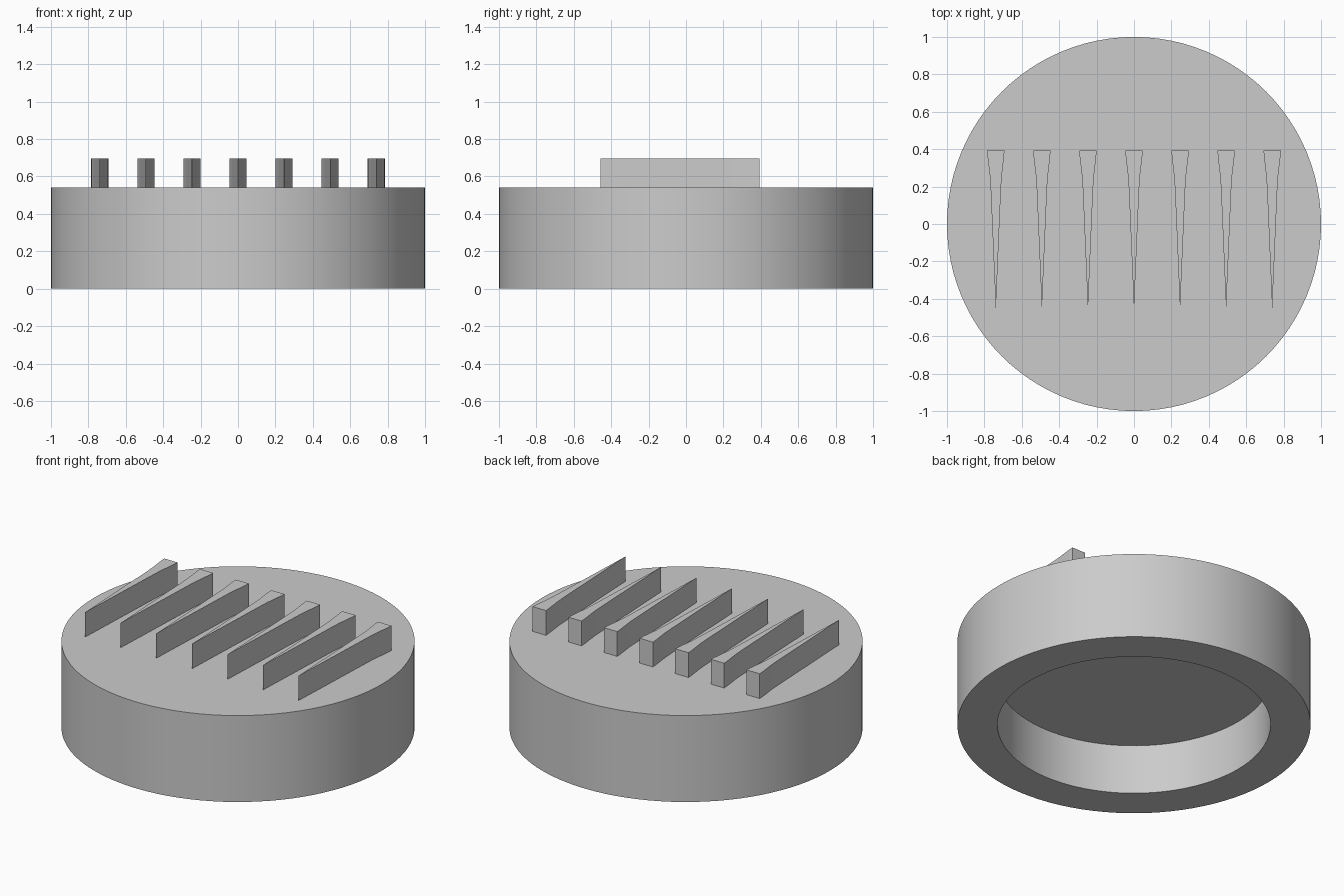
import bpy
import bmesh
from math import radians

if "Cube" in bpy.data.objects:
    bpy.data.objects.remove(bpy.data.objects["Cube"])

grey = bpy.data.materials.new("plain_grey")
grey.use_nodes = True
colour = (0.6, 0.6, 0.6, 1)
grey.diffuse_color = colour
grey.node_tree.nodes["Principled BSDF"].inputs["Base Color"].default_value = colour

TOP = 0.54
FIN_TOP = 0.695


def finish(name, bm):
    """Turn a bmesh into a named grey object."""
    bmesh.ops.recalc_face_normals(bm, faces=bm.faces)
    mesh = bpy.data.meshes.new(name)
    bm.to_mesh(mesh)
    bm.free()
    mesh.materials.append(grey)
    obj = bpy.data.objects.new(name, mesh)
    bpy.context.collection.objects.link(obj)
    return obj


# Round base: a closed profile revolved about z, with a recess underneath
bm = bmesh.new()
profile = [(0, TOP), (1, TOP), (1, 0), (0.773, 0), (0.773, 0.31), (0, 0.31)]
verts = [bm.verts.new((r, 0, z)) for r, z in profile]
edges = [bm.edges.new(pair) for pair in zip(verts, verts[1:])]
bmesh.ops.spin(bm, geom=verts + edges, cent=(0, 0, 0), axis=(0, 0, 1),
               angle=radians(360), steps=96, use_merge=True)
bmesh.ops.remove_doubles(bm, verts=bm.verts, dist=0.0001)
bmesh.ops.dissolve_degenerate(bm, edges=bm.edges, dist=0.0001)
base = finish("round_base", bm)
bpy.context.view_layer.objects.active = base
base.select_set(True)
bpy.ops.object.shade_smooth_by_angle(angle=radians(30))
base.select_set(False)

# Tapered fins: flared at the back, running to a point at the front
half = [(0.046, 0.393), (0.044, 0.36), (0.031, 0.25), (0.027, 0.18)]
outline = half + [(0, -0.456)] + [(-x, y) for x, y in reversed(half)]
for i in range(7):
    cx = (i - 3) * 0.2463
    bm = bmesh.new()
    face = bm.faces.new([bm.verts.new((cx + x, y, TOP)) for x, y in outline])
    grown = bmesh.ops.extrude_face_region(bm, geom=[face], use_keep_orig=True)
    top = [v for v in grown["geom"] if isinstance(v, bmesh.types.BMVert)]
    bmesh.ops.translate(bm, verts=top, vec=(0, 0, FIN_TOP - TOP))
    finish(f"fin_{i + 1}", bm)
